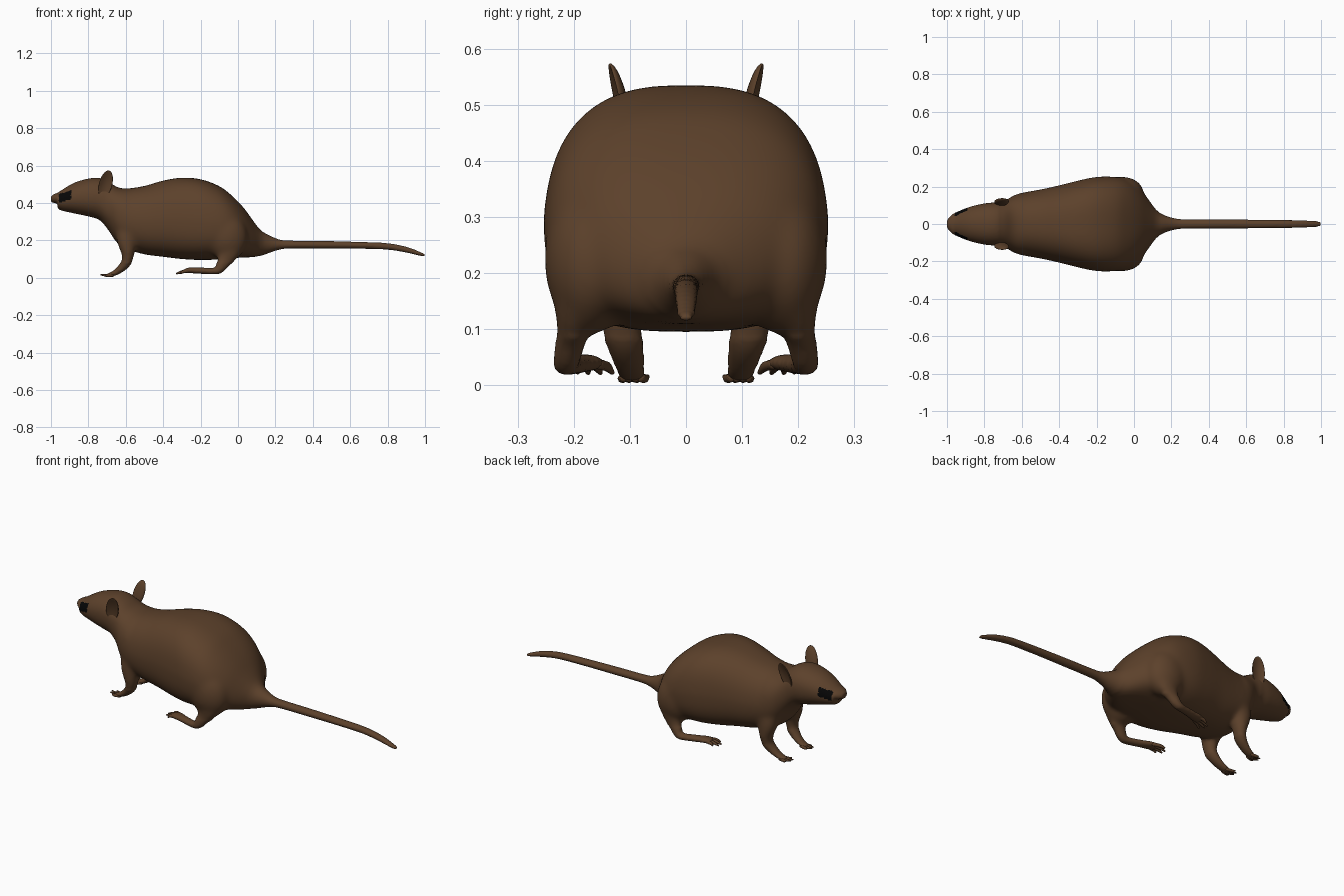
import bpy, bmesh, math
from mathutils import Vector, Matrix

if "Cube" in bpy.data.objects:
    bpy.data.objects.remove(bpy.data.objects["Cube"])


def material(name, col):
    m = bpy.data.materials.new(name)
    m.diffuse_color = (*col, 1)
    m.use_nodes = True
    m.node_tree.nodes["Principled BSDF"].inputs["Base Color"].default_value = m.diffuse_color
    return m


FUR = material("brown fur", (0.108, 0.053, 0.024))
DARK = material("dark eye", (0.002, 0.002, 0.002))


def resample(pts, n):
    """Smooth Catmull-Rom curve through tuples of any length."""
    out = []
    for i in range(len(pts) - 1):
        p0, p1, p2 = pts[max(i - 1, 0)], pts[i], pts[i + 1]
        p3 = pts[min(i + 2, len(pts) - 1)]
        for k in range(n):
            t = k / n
            out.append([0.5 * (2 * b + (c - a) * t + (2 * a - 5 * b + 4 * c - d) * t * t
                               + (3 * b - a - 3 * c + d) * t ** 3)
                        for a, b, c, d in zip(p0, p1, p2, p3)])
    out.append(list(pts[-1]))
    return out


def loft(bm, rings):
    """Skin a list of closed point rings and cap both ends."""
    vs = [[bm.verts.new(p) for p in r] for r in rings]
    n = len(vs[0])
    for a, b in zip(vs, vs[1:]):
        for i in range(n):
            bm.faces.new((a[i], a[(i + 1) % n], b[(i + 1) % n], b[i]))
    bm.faces.new(vs[0][::-1])
    bm.faces.new(vs[-1])


def tube(bm, pts, n=4, sides=16):
    """Limb along points (x, y, z, half width in y, half thickness)."""
    path = resample(pts, n)
    rings = []
    for i, p in enumerate(path):
        c = Vector(p[:3])
        t = Vector(path[min(i + 1, len(path) - 1)][:3]) - Vector(path[max(i - 1, 0)][:3])
        up = t.cross(Vector((0, 1, 0))).normalized()
        side = up.cross(t).normalized()
        rings.append([c + side * p[3] * math.cos(a) + up * p[4] * math.sin(a)
                      for a in (2 * math.pi * k / sides for k in range(sides))])
    loft(bm, rings)


def finish(bm, name, mats=(FUR,)):
    bmesh.ops.recalc_face_normals(bm, faces=bm.faces)
    me = bpy.data.meshes.new(name)
    bm.to_mesh(me)
    bm.free()
    for m in mats:
        me.materials.append(m)
    for p in me.polygons:
        p.use_smooth = True
    ob = bpy.data.objects.new(name, me)
    bpy.context.collection.objects.link(ob)
    return ob


def mirrored(bm):
    geo = bmesh.ops.duplicate(bm, geom=bm.verts[:] + bm.edges[:] + bm.faces[:])["geom"]
    vs = [g for g in geo if isinstance(g, bmesh.types.BMVert)]
    bmesh.ops.scale(bm, vec=(1, -1, 1), verts=vs)


bm = bmesh.new()
# Haunches
bmesh.ops.create_uvsphere(bm, u_segments=32, v_segments=20, radius=1,
                          matrix=Matrix.Translation((-.065, .168, .225)) @
                          Matrix.Rotation(math.radians(-15), 4, 'Y') @
                          Matrix.Diagonal((.115, .085, .135, 1)))
# Hind legs and feet
tube(bm, [(-.05, .185, .20, .055, .09), (-.052, .195, .135, .04, .062),
          (-.075, .204, .088, .028, .038), (-.1, .212, .048, .024, .026),
          (-.125, .212, .036, .023, .018), (-.20, .195, .038, .025, .017),
          (-.26, .178, .04, .032, .015), (-.285, .172, .036, .025, .01)])
# Front legs and paws
tube(bm, [(-.585, .105, .29, .045, .07), (-.595, .115, .20, .048, .055),
          (-.588, .115, .12, .042, .034), (-.604, .108, .073, .033, .026),
          (-.645, .10, .034, .026, .017), (-.68, .096, .017, .023, .012),
          (-.70, .094, .014, .018, .008)])
mirrored(bm)

# Head, body and tail: x, top z, bottom z, half width, squareness
sections = [
    (-1.0, .437, .405, .020, 2), (-.985, .446, .400, .040, 2), (-.965, .455, .395, .056, 2),
    (-.958, .459, .365, .060, 2),
    (-.88, .506, .345, .091, 2.1), (-.80, .530, .328, .110, 2.2), (-.74, .533, .308, .116, 2.2),
    (-.69, .513, .25, .125, 2.3), (-.65, .487, .19, .150, 2.3), (-.60, .477, .155, .167, 2.4),
    (-.50, .491, .125, .185, 2.5), (-.40, .520, .112, .207, 2.6), (-.30, .535, .100, .232, 2.8),
    (-.20, .527, .095, .252, 2.9), (-.10, .490, .098, .252, 2.8), (-.03, .437, .105, .234, 2.7),
    (.03, .375, .108, .192, 2.5), (.08, .307, .110, .13, 2.3), (.12, .256, .117, .075, 2.1),
    (.16, .231, .130, .048, 2), (.22, .205, .150, .030, 2), (.28, .199, .156, .025, 2),
    (.45, .197, .156, .024, 2), (.65, .192, .155, .023, 2), (.80, .185, .150, .022, 2),
    (.90, .166, .134, .020, 2), (.97, .140, .118, .016, 2), (1.0, .126, .113, .013, 2)]
N = 48
rings = []
for x, top, bot, w, e in resample(sections, 5):
    ring = []
    for k in range(N):
        a = 2 * math.pi * k / N
        c, s = math.cos(a), math.sin(a)
        sq = math.copysign(abs(s) ** (2 / e), s)
        taper = 1 - .10 * sq if -.6 < x < .1 and sq > 0 else 1
        ring.append((x, taper * w * math.copysign(abs(c) ** (2 / e), c),
                     (top + bot) / 2 + (top - bot) / 2 * sq))
    rings.append(ring)
loft(bm, rings)

# Blend body and limbs into one skin, then soften the joins
rough = finish(bm, "body_blank")
mod = rough.modifiers.new("blend", 'REMESH')
mod.mode = 'VOXEL'
mod.voxel_size = .0075
skin = bpy.data.meshes.new_from_object(rough.evaluated_get(bpy.context.evaluated_depsgraph_get()))
bpy.data.objects.remove(rough)
bm = bmesh.new()
bm.from_mesh(skin)
soft = [v for v in bm.verts if -.72 < v.co.x < .12 and v.co.z > .085]
for _ in range(22):
    bmesh.ops.smooth_vert(bm, verts=soft, factor=.5, use_axis_x=True, use_axis_y=True, use_axis_z=True)
bmesh.ops.smooth_vert(bm, verts=bm.verts, factor=.5, use_axis_x=True, use_axis_y=True, use_axis_z=True)
# Dark slanted eye patches on the sides of the snout
for f in bm.faces:
    c = f.calc_center_median()
    u = c.x + .925
    f.material_index = int(abs(u) < .033 and abs(c.z - .434 - .3 * u) < .023 and abs(c.y) > .02)
finish(bm, "body", (FUR, DARK))

# Toes: base, middle and tip fan out from each paw
bm = bmesh.new()
for dy, tip in ((-.026, -.31), (-.008, -.33), (.01, -.328), (.026, -.305)):
    tube(bm, [(-.25, .178 + dy * .7, .038, .009, .009), (-.29, .168 + dy, .034, .009, .009),
              (tip, .162 + dy * 1.2, .022, .004, .004)], 3, 8)
for dy, tip in ((-.02, -.715), (-.007, -.735), (.008, -.732), (.02, -.71)):
    tube(bm, [(-.665, .096 + dy * .7, .014, .008, .008), (-.70, .094 + dy, .012, .008, .008),
              (tip, .092 + dy * 1.2, .017, .003, .003)], 3, 8)
mirrored(bm)
finish(bm, "toes")

# Cupped ears
bm = bmesh.new()
bmesh.ops.create_uvsphere(bm, u_segments=24, v_segments=16, radius=1)
for v in bm.verts:
    r2 = v.co.x ** 2 + v.co.z ** 2
    if v.co.y > 0:
        v.co.y -= 1.4 * max(0, 1 - r2) ** .8
bmesh.ops.transform(bm, verts=bm.verts, matrix=Matrix.Translation((-.708, .120, .50)) @
                    Matrix.Rotation(math.radians(-12), 4, 'X') @
                    Matrix.Rotation(math.radians(14), 4, 'Y') @
                    Matrix.Rotation(math.radians(-8), 4, 'Z') @
                    Matrix.Diagonal((.036, .017, .077, 1)))
mirrored(bm)
finish(bm, "ears")
